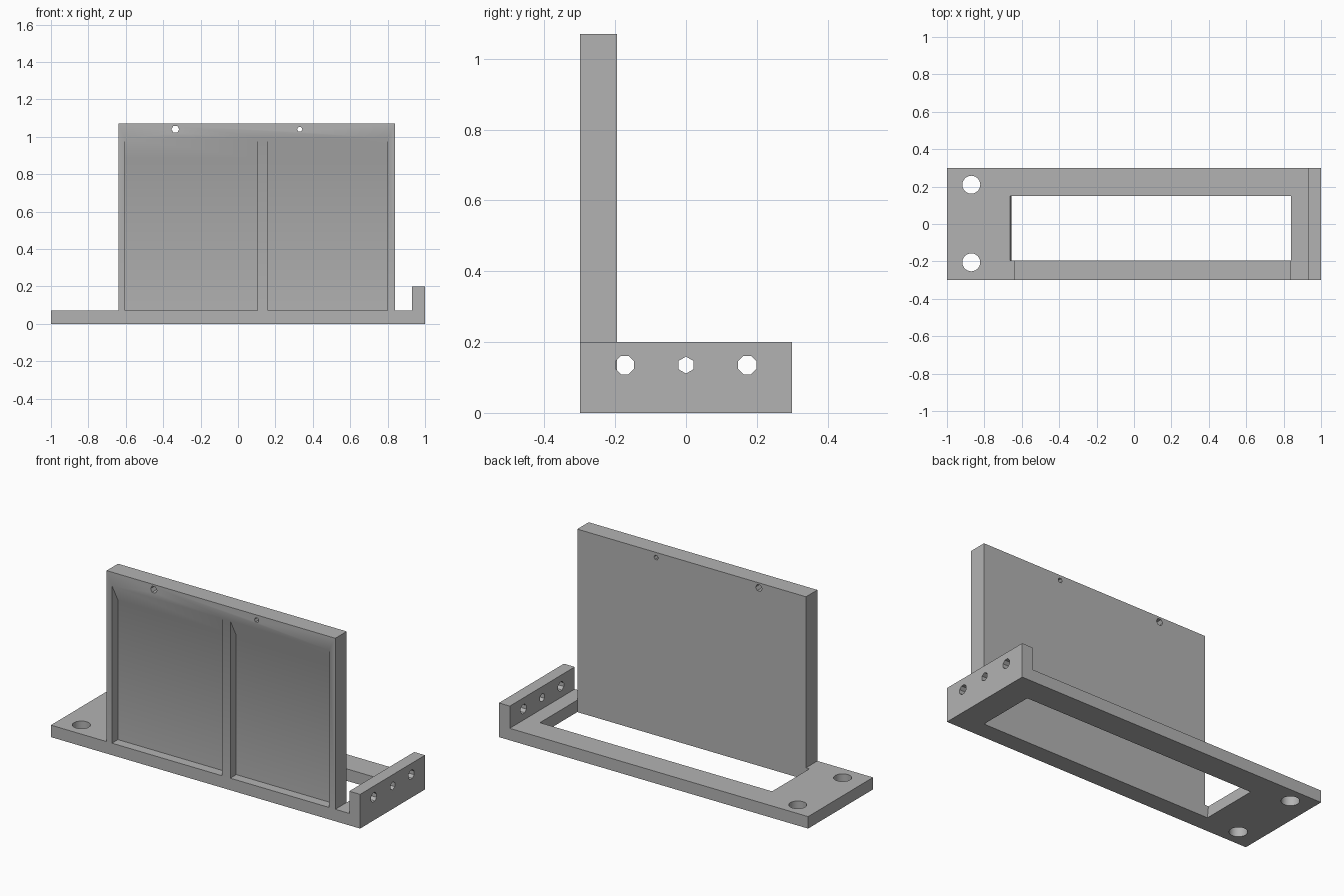
import bpy, bmesh
from math import pi, cos, sin
from mathutils import Vector

cube = bpy.data.objects.get("Cube")
if cube:
    bpy.data.objects.remove(cube, do_unlink=True)

grey = bpy.data.materials.new("mid grey")
grey.use_nodes = True
COLOUR = (0.45, 0.45, 0.45, 1)
grey.diffuse_color = COLOUR
grey.node_tree.nodes["Principled BSDF"].inputs["Base Color"].default_value = COLOUR


def prism(name, profile, axis, start, end):
    """Extrude a 2D outline along axis; outline uses the other two axes in order."""
    def place(point, depth):
        coords = list(point)
        coords.insert(axis, depth)
        return Vector(coords)

    bm = bmesh.new()
    face = bm.faces.new([bm.verts.new(place(p, start)) for p in profile])
    new = bmesh.ops.extrude_face_region(bm, geom=[face])["geom"]
    shift = place((0, 0), end - start)
    bmesh.ops.translate(bm, vec=shift, verts=[v for v in new if isinstance(v, bmesh.types.BMVert)])
    bmesh.ops.recalc_face_normals(bm, faces=bm.faces)
    mesh = bpy.data.meshes.new(name)
    bm.to_mesh(mesh)
    bm.free()
    mesh.materials.append(grey)
    obj = bpy.data.objects.new(name, mesh)
    bpy.context.collection.objects.link(obj)
    return obj


def rectangle(a0, a1, b0, b1):
    return [(a0, b0), (a1, b0), (a1, b1), (a0, b1)]


def ring(a, b, radius, sides, turn=0):
    return [(a + radius * cos(turn + 2 * pi * i / sides),
             b + radius * sin(turn + 2 * pi * i / sides)) for i in range(sides)]


def cut(target, cutter):
    cutter.hide_render = True
    mod = target.modifiers.new("cut", "BOOLEAN")
    mod.operation = "DIFFERENCE"
    mod.solver = "EXACT"
    mod.object = cutter
    bpy.context.view_layer.objects.active = target
    bpy.ops.object.modifier_apply(modifier=mod.name)
    bpy.data.objects.remove(cutter, do_unlink=True)


# Bracket: front outline of base, upright panel and end lip
outline = [(-1, 0), (1, 0), (1, 0.2), (0.93, 0.2), (0.93, 0.07), (0.84, 0.07),
           (0.84, 1.07), (-0.64, 1.07), (-0.64, 0.07), (-1, 0.07)]
bracket = prism("panel_bracket", outline, 1, -0.3, 0.3)

# Clear the space behind the upright panel
cut(bracket, prism("rear_space", rectangle(-0.7, 0.9, 0.07, 1.2), 1, -0.195, 0.4))

# Base opening with a slightly sloped left end
opening = [(-0.665, 0.1), (0.84, 0.1), (0.84, -0.1), (-0.645, -0.1)]
cut(bracket, prism("base_opening", opening, 1, -0.195, 0.15))

# Two front pockets with sloping ceilings
pocket = [(-0.35, 0.07), (-0.245, 0.07), (-0.245, 0.885), (-0.3, 0.99), (-0.35, 0.99)]
for x0, x1 in ((-0.605, 0.105), (0.16, 0.8)):
    cut(bracket, prism("pocket", pocket, 0, x0, x1))

# Small holes through the top rail
for x, radius in ((-0.335, 0.021), (0.33, 0.014)):
    cut(bracket, prism("rail_hole", ring(x, 1.04, radius, 6), 1, -0.4, 0))

# Three holes through the end lip
for y, radius, sides in ((-0.173, 0.028, 8), (0, 0.024, 6), (0.173, 0.028, 8)):
    cut(bracket, prism("lip_hole", ring(y, 0.135, radius, sides, pi / sides if sides == 8 else pi / 2),
                       0, 0.88, 1.1))

# Mounting holes in the base
for y in (-0.205, 0.21):
    cut(bracket, prism("mounting_hole", ring(-0.87, y, 0.048, 24), 2, -0.1, 0.2))

# Smooth the round holes, keep the edges crisp
bpy.ops.object.select_all(action="DESELECT")
bracket.select_set(True)
bpy.context.view_layer.objects.active = bracket
bpy.ops.object.shade_smooth_by_angle(angle=pi / 6)
